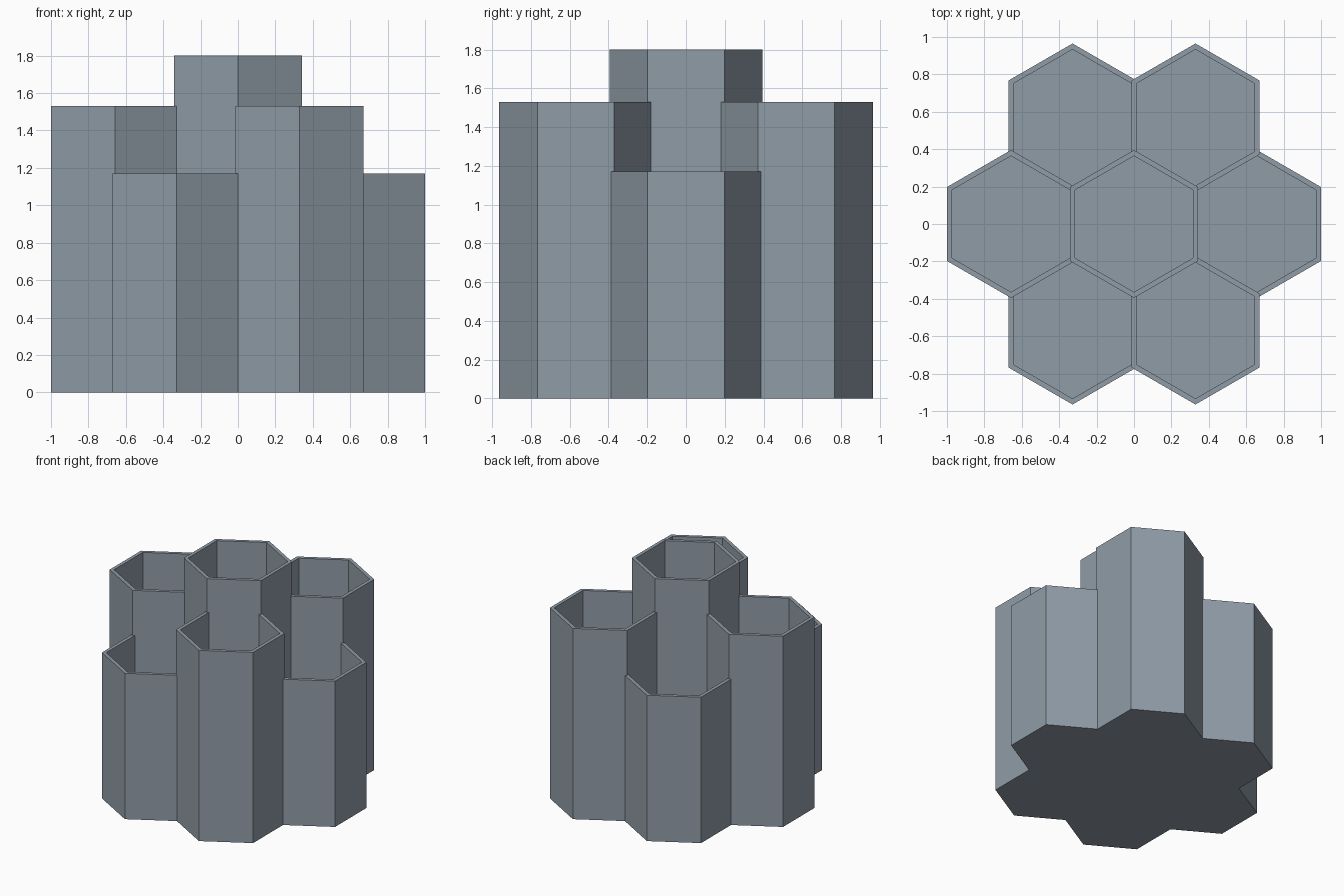
import bpy, bmesh, math

if "Cube" in bpy.data.objects:
    bpy.data.objects.remove(bpy.data.objects["Cube"])

INNER = 0.315                 # half width across flats of the opening
WALL = 0.0275
FLOOR = 0.03
OUTER = INNER + WALL
PITCH = INNER + OUTER         # neighbours share one wall thickness
ROW = PITCH * math.sqrt(3) / 2

mat = bpy.data.materials.new("slate_grey")
mat.diffuse_color = (0.28, 0.333, 0.386, 1)
mat.use_nodes = True
mat.node_tree.nodes["Principled BSDF"].inputs["Base Color"].default_value = mat.diffuse_color


def hex_ring(bm, half, z):
    """Pointy-ended hexagon, given half its width across flats."""
    r = half / math.cos(math.pi / 6)
    return [bm.verts.new((r * math.cos(a), r * math.sin(a), z))
            for a in (math.radians(30 + 60 * i) for i in range(6))]


def hex_cup(name, x, y, height):
    """Hexagonal cup: base, outer wall, rim, inner wall and floor."""
    bm = bmesh.new()
    rings = [hex_ring(bm, OUTER, 0), hex_ring(bm, OUTER, height),
             hex_ring(bm, INNER, height), hex_ring(bm, INNER, FLOOR)]
    for lo, hi in zip(rings, rings[1:]):
        for i in range(6):
            j = (i + 1) % 6
            bm.faces.new((lo[i], lo[j], hi[j], hi[i]))
    bm.faces.new(rings[0][::-1])
    bm.faces.new(rings[-1])
    mesh = bpy.data.meshes.new(name)
    bm.to_mesh(mesh)
    bm.free()
    mesh.materials.append(mat)
    obj = bpy.data.objects.new(name, mesh)
    obj.location = (x, y, 0)
    bpy.context.collection.objects.link(obj)


# Tall centre cup ringed by alternating medium and short cups
TALL, MEDIUM, SHORT = 1.80, 1.53, 1.17
hex_cup("centre_cup", 0, 0, TALL)
hex_cup("left_cup", -PITCH, 0, MEDIUM)
hex_cup("right_cup", PITCH, 0, SHORT)
hex_cup("front_left_cup", -PITCH / 2, -ROW, SHORT)
hex_cup("front_right_cup", PITCH / 2, -ROW, MEDIUM)
hex_cup("back_left_cup", -PITCH / 2, ROW, SHORT)
hex_cup("back_right_cup", PITCH / 2, ROW, MEDIUM)
